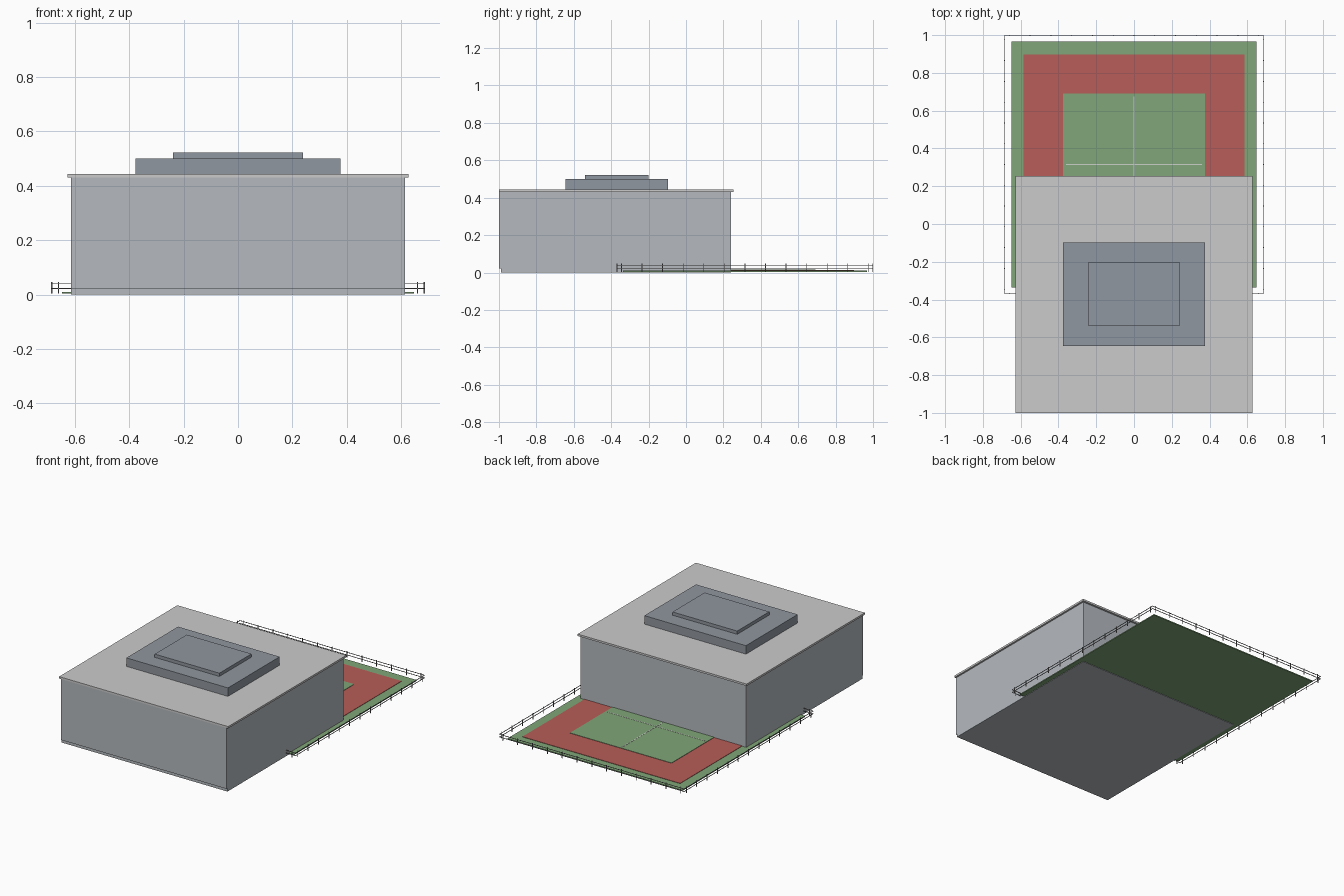
import bpy

if "Cube" in bpy.data.objects:
    bpy.data.objects.remove(bpy.data.objects["Cube"])


def material(name, rgb):
    m = bpy.data.materials.new(name)
    m.diffuse_color = (*rgb, 1)
    m.use_nodes = True
    m.node_tree.nodes["Principled BSDF"].inputs["Base Color"].default_value = m.diffuse_color
    return m


def box(name, x0, x1, y0, y1, z0, z1, mat=None):
    verts = [(x, y, z) for x in (x0, x1) for y in (y0, y1) for z in (z0, z1)]
    faces = [(0, 1, 3, 2), (4, 6, 7, 5), (0, 4, 5, 1),
             (2, 3, 7, 6), (0, 2, 6, 4), (1, 5, 7, 3)]
    mesh = bpy.data.meshes.new(name)
    mesh.from_pydata(verts, [], faces)
    ob = bpy.data.objects.new(name, mesh)
    bpy.context.collection.objects.link(ob)
    if mat:
        mesh.materials.append(mat)
    return ob


wall = material("wall_grey", (0.46, 0.49, 0.52))
roof = material("roof_grey", (0.58, 0.59, 0.60))
dark = material("block_grey", (0.28, 0.31, 0.35))
green = material("court_green", (0.22, 0.38, 0.19))
red = material("court_red", (0.48, 0.11, 0.10))
white = material("line_white", (0.6, 0.65, 0.58))
metal = material("fence_metal", (0.2, 0.2, 0.2))

# Building with a thin front panel and overhanging roof
box("building_walls", -0.615, 0.615, -0.99, 0.24, 0, 0.43, wall)
box("front_panel", -0.615, 0.615, -1.0, -0.99, 0.022, 0.43, wall)
box("roof_slab", -0.627, 0.627, -1.0, 0.253, 0.43, 0.443, roof)
box("roof_block_lower", -0.377, 0.377, -0.645, -0.097, 0.443, 0.50, dark)
box("roof_block_upper", -0.24, 0.24, -0.54, -0.20, 0.50, 0.522, dark)

# Sports court in stacked layers
CY = 0.315
box("court_base", -0.648, 0.648, CY - 0.652, CY + 0.652, 0.003, 0.010, green)
box("court_surround", -0.585, 0.585, CY - 0.583, CY + 0.583, 0.010, 0.0125, red)
box("court_field", -0.377, 0.377, CY - 0.377, CY + 0.377, 0.0125, 0.015, green)
box("centre_line", -0.36, 0.36, CY - 0.003, CY + 0.003, 0.015, 0.016, white)
box("long_line", -0.003, 0.003, CY - 0.36, CY + 0.36, 0.015, 0.016, white)

# Fence: two rails and a row of posts on each side
HALF, R, STEP = 0.685, 0.0015, 0.11
for s in (-1, 1):
    fx, fy = s * HALF, CY + s * (HALF - R)
    for z in (0.022, 0.040):
        box("side_rail", fx - R, fx + R, CY - HALF, CY + HALF, z - R, z + R, metal)
        box("end_rail", -HALF, HALF, fy - R, fy + R, z - R, z + R, metal)
    for i in range(-6, 7):
        p = i * STEP
        box("side_post", fx - 0.002, fx + 0.002, CY + p - 0.002, CY + p + 0.002,
            0.004, 0.047, metal)
        box("end_post", p - 0.002, p + 0.002, fy - 0.002, fy + 0.002,
            0.004, 0.047, metal)
